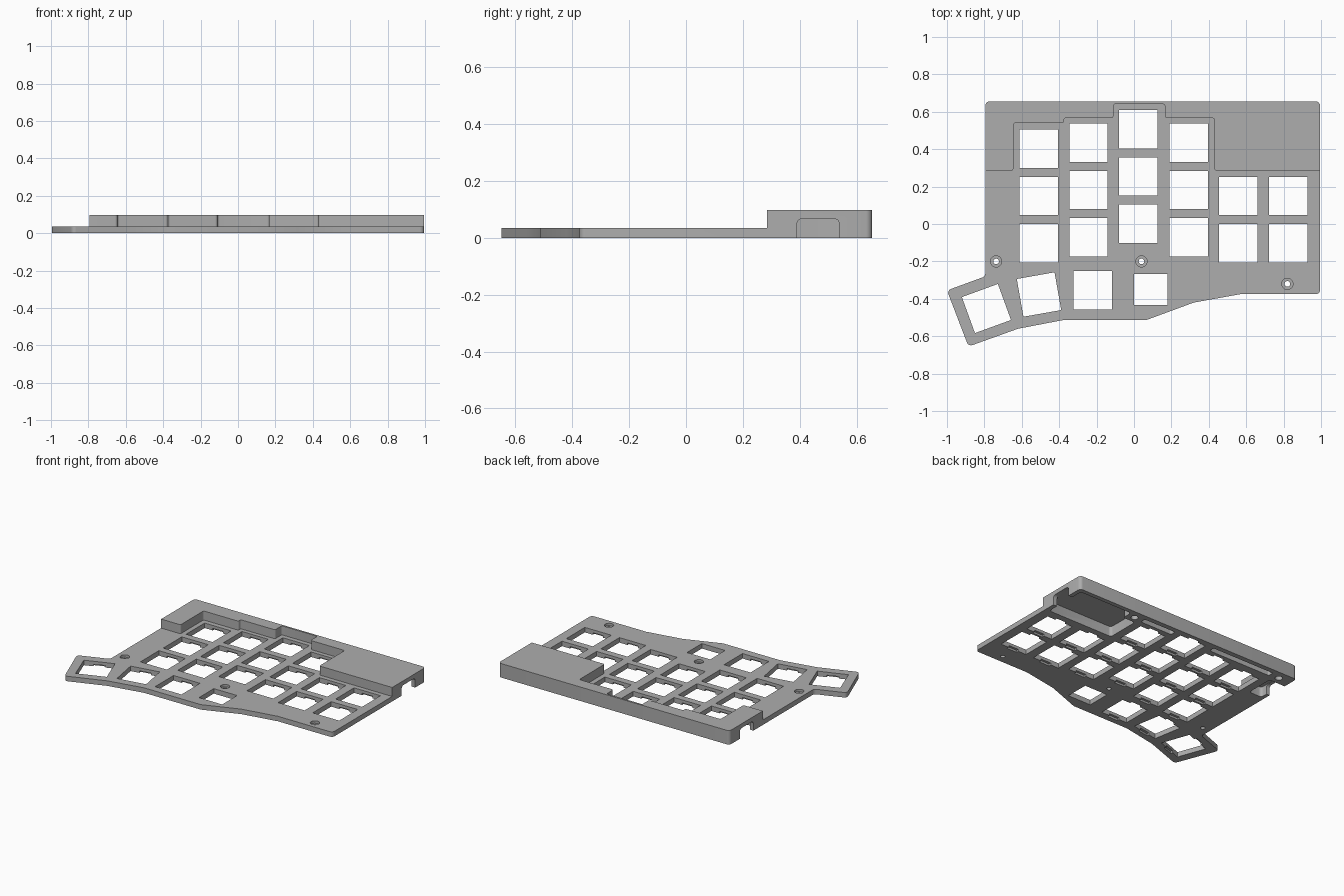
import bpy, math
from mathutils import Vector, Matrix

cube = bpy.data.objects.get("Cube")
if cube:
    bpy.data.objects.remove(cube, do_unlink=True)

grey = bpy.data.materials.new("plain_grey")
grey.use_nodes = True
colour = (0.42, 0.42, 0.42, 1)
grey.diffuse_color = colour
grey.node_tree.nodes["Principled BSDF"].inputs["Base Color"].default_value = colour


def rounded(points, radius, steps=4):
    """Replace each corner of a polygon with a small arc."""
    pts = [Vector(p) for p in points]
    result = []
    for i, p in enumerate(pts):
        a = (pts[i - 1] - p).normalized()
        b = (pts[(i + 1) % len(pts)] - p).normalized()
        half = a.angle(b) / 2
        if radius == 0 or half > 1.35:
            result.append(p)
            continue
        reach = radius / math.tan(half)
        centre = p + (a + b).normalized() * radius / math.sin(half)
        start, end = p + a * reach - centre, p + b * reach - centre
        for k in range(steps + 1):
            d = start.lerp(end, k / steps).normalized() * radius
            result.append(centre + d)
    return result


def prism(name, points, low, high, radius=0.0, turn=None, taper=1.0):
    """Extrude a polygon from low to high; taper scales its upper end."""
    pts = rounded(points, radius)
    n = len(pts)
    mid = sum(pts, Vector((0, 0))) / n
    verts = [(p.x, p.y, low) for p in pts]
    verts += [(*(mid + (p - mid) * taper), high) for p in pts]
    faces = [list(range(n))[::-1], list(range(n, 2 * n))]
    faces += [(i, (i + 1) % n, (i + 1) % n + n, i + n) for i in range(n)]
    mesh = bpy.data.meshes.new(name)
    mesh.from_pydata(verts, [], faces)
    if turn:
        mesh.transform(turn)
    obj = bpy.data.objects.new(name, mesh)
    bpy.context.collection.objects.link(obj)
    mesh.materials.append(grey)
    return obj


def box_points(x, y, w, d, angle=0):
    rot = Matrix.Rotation(math.radians(angle), 2)
    return [Vector((x, y)) + rot @ Vector((sx * w / 2, sy * d / 2))
            for sx, sy in ((-1, -1), (1, -1), (1, 1), (-1, 1))]


def disc_points(x, y, r, n=24):
    return [(x + r * math.cos(math.tau * i / n), y + r * math.sin(math.tau * i / n))
            for i in range(n)]


def cut(cutter):
    cutter.hide_render = True
    mod = case.modifiers.new("cut", "BOOLEAN")
    mod.operation = "DIFFERENCE"
    mod.solver = "EXACT"
    mod.object = cutter
    bpy.context.view_layer.objects.active = case
    bpy.ops.object.modifier_apply(modifier=mod.name)
    bpy.data.objects.remove(cutter, do_unlink=True)


PLATE, TOP, ROOF = 0.035, 0.098, 0.07

# Whole outline at full height
case = prism("keyboard_case", [
    (-0.795, 0.655), (-0.795, -0.28), (-1.0, -0.355), (-0.885, -0.655),
    (-0.62, -0.56), (-0.37, -0.512), (0.07, -0.512), (0.32, -0.42),
    (0.57, -0.375), (0.995, -0.375), (0.995, 0.655)], 0, TOP, 0.022)

# Lower the key area, leaving the stepped rear housing
cut(prism("key_area_cutter", [
    (-1.3, 0.285), (-1.3, -1), (1.3, -1), (1.3, 0.285), (0.43, 0.285),
    (0.43, 0.567), (0.165, 0.567), (0.165, 0.642), (-0.11, 0.642),
    (-0.11, 0.567), (-0.375, 0.567), (-0.375, 0.54), (-0.645, 0.54),
    (-0.645, 0.285)], PLATE, 0.3, 0.012))

# Key openings: x, y, angle
PITCH, KEY = 0.253, 0.205
keys = []
for x, top_y, rows in ((-0.51, 0.403, 3), (-0.243, 0.435, 3), (0.023, 0.507, 3),
                       (0.293, 0.435, 3), (0.557, 0.15, 2), (0.825, 0.15, 2)):
    keys += [(x, top_y - PITCH * r, 0) for r in range(rows)]
keys += [(-0.22, -0.355, 0), (-0.508, -0.377, 10), (-0.789, -0.452, 20)]
for x, y, angle in keys:
    cut(prism("key_cutter", box_points(x, y, KEY, KEY, angle), -0.1, 0.2))
    # Clip recesses under the front and back edges
    cut(prism("clip_cutter", box_points(x, y, 0.08, KEY + 0.034, angle), -0.1, 0.014))
cut(prism("small_opening_cutter", box_points(0.09, -0.35, 0.18, 0.165), -0.1, 0.2))

# Countersunk screw holes
for x, y in ((-0.737, -0.2), (0.04, -0.2), (0.82, -0.32)):
    cut(prism("screw_cutter", disc_points(x, y, 0.015), -0.1, 0.2))
    cut(prism("countersink_cutter", disc_points(x, y, 0.03), 0.018, 0.1))

# Underside pocket in the large housing, leaving a corner for the screw boss
cut(prism("pocket_cutter", [
    (0.455, 0.315), (0.965, 0.315), (0.965, 0.625), (0.55, 0.625),
    (0.55, 0.55), (0.455, 0.55)], -0.1, ROOF, 0.02))
# Pocket in the small housing
cut(prism("small_pocket_cutter", box_points(-0.72, 0.44, 0.1, 0.2), -0.1, ROOF, 0.02))
# Wire channels behind the keys
cut(prism("left_channel_cutter", box_points(-0.385, 0.6, 0.49, 0.04), -0.1, ROOF, 0.01))
cut(prism("right_channel_cutter", box_points(0.305, 0.6, 0.25, 0.04), -0.1, ROOF, 0.01))
# Blind boss holes
for x in (0.495, -0.7):
    cut(prism("boss_cutter", disc_points(x, 0.595, 0.024), -0.1, 0.06))

# Arched cable openings through both ends
stand = Matrix(((0, 0, 1, 0), (1, 0, 0, 0), (0, 1, 0, 0), (0, 0, 0, 1)))
arch = box_points(0.465, -0.016, 0.15, 0.168)
cut(prism("right_port_cutter", arch, 0.9, 1.2, 0.02, stand))
cut(prism("left_port_cutter", arch, -1.2, -0.72, 0.02, stand))

# Smooth the rounded corners, keep hard edges
bpy.ops.object.select_all(action="DESELECT")
case.select_set(True)
bpy.context.view_layer.objects.active = case
bpy.ops.object.shade_smooth_by_angle(angle=math.radians(30))
